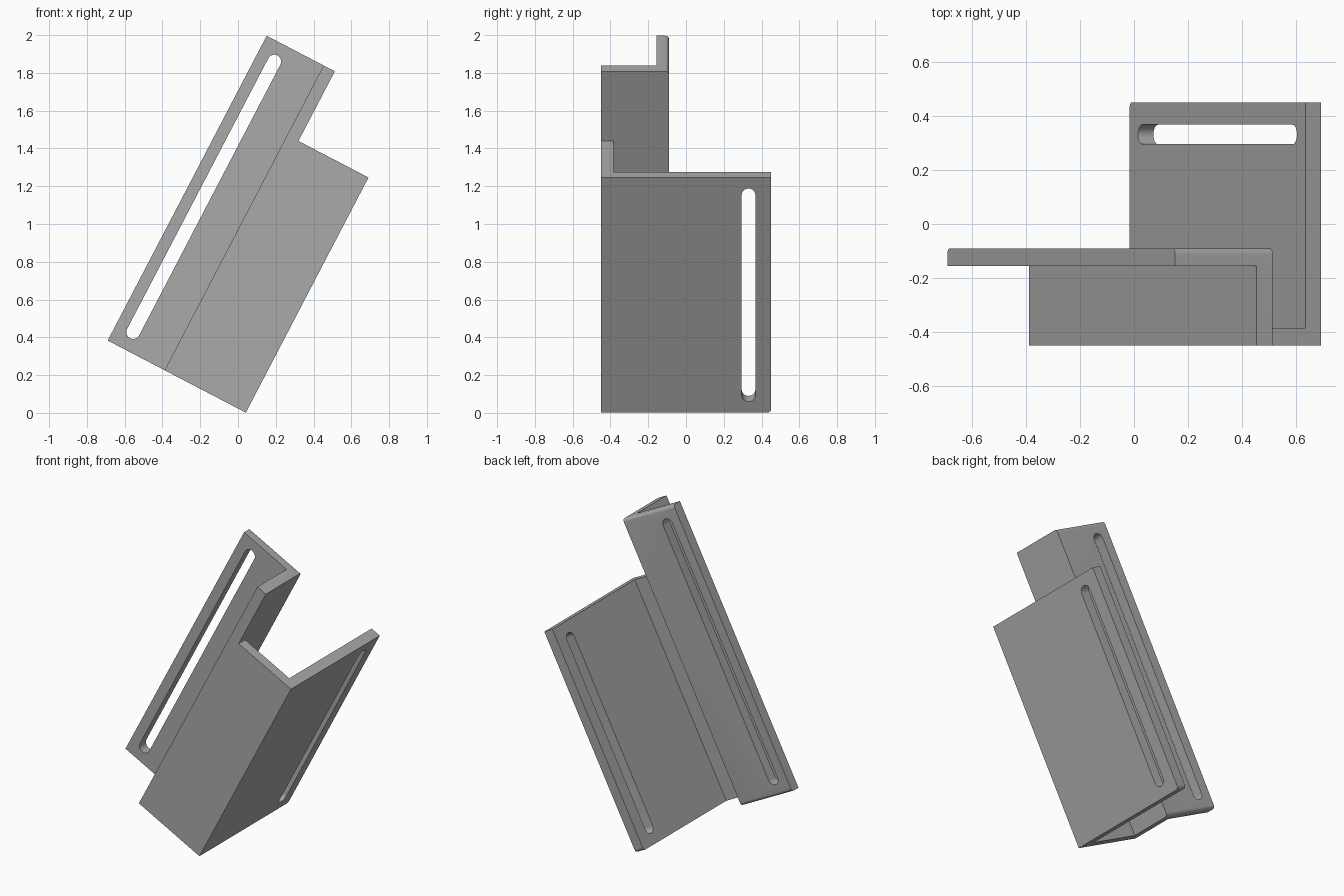
import bpy
import bmesh
import math

cube = bpy.data.objects.get("Cube")
if cube:
    bpy.data.objects.remove(cube, do_unlink=True)

LENGTH, SHORT = 1.82, 1.404      # tall rear flange, shorter channel
REAR, TAIL = -0.09, 0.45         # back faces of flange and side plate
STEP = 0.407                     # outer face of the web
SLOT_R, SLOT_END = 0.036, 0.102

grey = bpy.data.materials.new("plain grey")
grey.use_nodes = True
colour = (0.4, 0.4, 0.4, 1)
grey.diffuse_color = colour
grey.node_tree.nodes["Principled BSDF"].inputs["Base Color"].default_value = colour


def prism(name, points, vector, place):
    """Extrude a closed outline along a vector."""
    bm = bmesh.new()
    face = bm.faces.new([bm.verts.new(place(a, b)) for a, b in points])
    ext = bmesh.ops.extrude_face_region(bm, geom=[face])
    moved = [g for g in ext["geom"] if isinstance(g, bmesh.types.BMVert)]
    bmesh.ops.translate(bm, vec=vector, verts=moved)
    bmesh.ops.recalc_face_normals(bm, faces=bm.faces)
    mesh = bpy.data.meshes.new(name)
    bm.to_mesh(mesh)
    bm.free()
    mesh.materials.append(grey)
    obj = bpy.data.objects.new(name, mesh)
    bpy.context.collection.objects.link(obj)
    return obj


def slot_outline(centre, top):
    """Long slot with round ends."""
    pts = []
    for end, start in ((top - SLOT_END, 0), (SLOT_END, math.pi)):
        for i in range(13):
            a = start + math.pi * i / 12
            pts.append((centre + SLOT_R * math.cos(a), end + SLOT_R * math.sin(a)))
    return pts


# Folded bracket cross-section
section = [(0, -0.155), (0.34, -0.155), (0.34, -0.45), (0.825, -0.45),
           (0.825, TAIL), (0.76, TAIL), (0.76, -0.385), (STEP, -0.385),
           (STEP, REAR), (0, REAR)]
bracket = prism("slotted_bracket", section, (0, 0, LENGTH), lambda a, b: (a, b, 0))

# Rounded rear edges at the ends of the flange and the foot of the side plate
bm = bmesh.new()
bm.from_mesh(bracket.data)
edges = []
for e in bm.edges:
    p, q = (v.co for v in e.verts)
    if abs(p.z - q.z) < 1e-4 and abs(p.y - q.y) < 1e-4:
        if abs(p.y - REAR) < 1e-4 or (abs(p.y - TAIL) < 1e-4 and p.z < 0.1):
            edges.append(e)
bmesh.ops.bevel(bm, geom=edges, offset=0.02, segments=5, profile=0.5, affect='EDGES')
bm.to_mesh(bracket.data)
bm.free()

# Cutters: shortened channel, flange slot, side plate slot
cutters = [
    prism("channel_cutter", [(STEP, -1), (1, -1), (1, 1), (STEP, 1)], (0, 0, 1),
          lambda a, b: (a, b, SHORT)),
    prism("flange_slot_cutter", slot_outline(0.099, LENGTH), (0, 0.2, 0),
          lambda a, b: (a, -0.22, b)),
    prism("side_slot_cutter", slot_outline(0.331, SHORT), (0.2, 0, 0),
          lambda a, b: (0.7, a, b)),
]
bpy.ops.object.select_all(action='DESELECT')
bpy.context.view_layer.objects.active = bracket
bracket.select_set(True)
for cutter in cutters:
    cutter.hide_render = True
    mod = bracket.modifiers.new(cutter.name, 'BOOLEAN')
    mod.operation = 'DIFFERENCE'
    mod.solver = 'EXACT'
    mod.object = cutter
    bpy.ops.object.modifier_apply(modifier=mod.name)
    bpy.data.objects.remove(cutter, do_unlink=True)

bpy.ops.object.shade_smooth_by_angle(angle=math.radians(30))

# Lean the bracket to its resting angle
bracket.rotation_euler = (0, math.radians(27.55), 0)
bracket.location = (-0.69, 0, 0.383)
